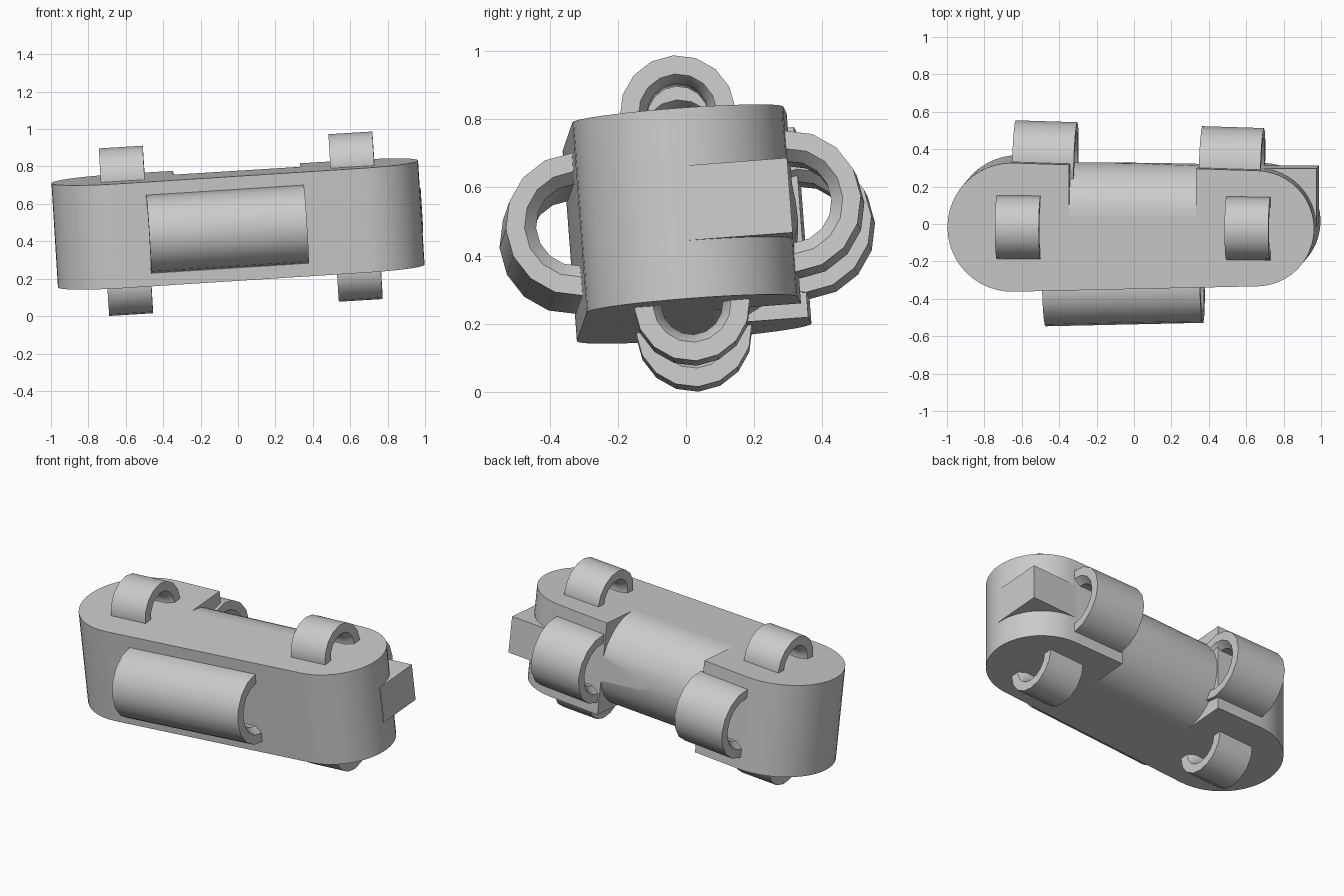
import bpy, bmesh
from math import sin, cos, pi, radians, asin, atan2
from mathutils import Matrix, Vector

if "Cube" in bpy.data.objects:
    bpy.data.objects.remove(bpy.data.objects["Cube"], do_unlink=True)

grey = bpy.data.materials.new("plain grey")
grey.use_nodes = True
colour = (0.6, 0.6, 0.6, 1)
grey.diffuse_color = colour
grey.node_tree.nodes["Principled BSDF"].inputs["Base Color"].default_value = colour

# Whole link leans slightly about two axes
TILT = (Matrix.Translation((0, 0, 0.493)) @ Matrix.Rotation(radians(4.3), 4, 'X')
        @ Matrix.Rotation(radians(-3.55), 4, 'Y'))
HALF = 0.28                      # half height of the body
XL, RL, XR, RR = -0.637, 0.345, 0.672, 0.31   # end centres and radii
LEAN = asin((RL - RR) / (XR - XL))            # taper of the long sides


def finish(name, bm, matrix, smooth=35):
    bmesh.ops.recalc_face_normals(bm, faces=bm.faces)
    mesh = bpy.data.meshes.new(name)
    bm.to_mesh(mesh)
    bm.free()
    mesh.materials.append(grey)
    obj = bpy.data.objects.new(name, mesh)
    bpy.context.collection.objects.link(obj)
    obj.matrix_world = matrix
    shade(obj, smooth)
    return obj


def shade(obj, smooth):
    bpy.ops.object.select_all(action='DESELECT')
    obj.select_set(True)
    bpy.context.view_layer.objects.active = obj
    bpy.ops.object.shade_smooth_by_angle(angle=radians(smooth))


def prism(points, offset):
    bm = bmesh.new()
    face = bm.faces.new([bm.verts.new(p) for p in points])
    out = bmesh.ops.extrude_face_region(bm, geom=[face])
    verts = [g for g in out["geom"] if isinstance(g, bmesh.types.BMVert)]
    bmesh.ops.translate(bm, verts=verts, vec=offset)
    return bm


def arc(cx, r, start, end, n=24):
    angles = [start + (end - start) * i / n for i in range(n + 1)]
    return [(cx + r * cos(a), r * sin(a), -HALF) for a in angles]


def tube(name, centre, yaw, length, outer, rim, bore):
    # Short pipe along x with a chamfered bore, made as a lathed profile
    h, c, n = length / 2, 0.04, 16
    profile = [(-h, outer), (h, outer), (h, rim), (h - c, bore), (c - h, bore), (-h, rim)]
    bm = bmesh.new()
    rings = [[bm.verts.new((x, r * cos(2 * pi * k / n), r * sin(2 * pi * k / n)))
              for x, r in profile] for k in range(n)]
    for k in range(n):
        a, b = rings[k], rings[(k + 1) % n]
        for i in range(len(profile)):
            j = (i + 1) % len(profile)
            bm.faces.new((a[i], a[j], b[j], b[i]))
    local = Matrix.Translation(centre) @ Matrix.Rotation(yaw, 4, 'Z')
    return finish(name, bm, TILT @ local)


def side_y(x):
    # Distance of the tapered long side from the centre line
    t = (x - XL) / (XR - XL)
    return RL + (RR - RL) * t


# Body: tapered slot shape
q = pi / 2 - LEAN
outline = arc(XL, RL, q, 2 * pi - q) + arc(XR, RR, -q, q)
body = finish("body", prism(outline, (0, 0, 2 * HALF)), TILT)

# Rounded knuckle between the back rings
x0, x1, cy, ry = -0.33, 0.35, 0.06, 0.268
steps = 24
profile = [(x0, cy + ry * sin(pi * i / steps), HALF * cos(pi * i / steps))
           for i in range(steps + 1)]
profile += [(x0, cy, -0.5), (x0, 0.6, -0.5), (x0, 0.6, 0.5), (x0, cy, 0.5)]
cutter = finish("knuckle_cutter", prism(profile, (x1 - x0, 0, 0)), TILT)
cutter.hide_render = True
cut = body.modifiers.new("knuckle", 'BOOLEAN')
cut.operation, cut.solver, cut.object = 'DIFFERENCE', 'EXACT', cutter
bpy.context.view_layer.update()
result = bpy.data.meshes.new_from_object(
    body.evaluated_get(bpy.context.evaluated_depsgraph_get()))
body.modifiers.clear()
body.data = result
bpy.data.objects.remove(cutter, do_unlink=True)
shade(body, 35)

# Square stop at the back of the left end
stop = bmesh.new()
bmesh.ops.create_cube(stop, size=1)
bmesh.ops.scale(stop, verts=stop.verts, vec=(0.33, 0.31, 0.22))
finish("end_stop", stop, TILT @ Matrix.Translation((0.82, 0.155, 0)))

# Upper and lower rings
for label, z in (("top", HALF), ("bottom", -HALF)):
    for side, x in (("right", -0.6), ("left", 0.63)):
        tube(f"{label}_{side}_ring", (x, 0, z), 0, 0.235, 0.17, 0.115, 0.09)

# Back rings and long front tube follow the tapered sides
for side, x in (("right", -0.475), ("left", 0.525)):
    tube(f"back_{side}_ring", (x, side_y(x), 0), -LEAN, 0.33, 0.208, 0.155, 0.12)
tube("front_tube", (-0.057, -side_y(-0.057), 0), LEAN, 0.845, 0.21, 0.155, 0.12)
